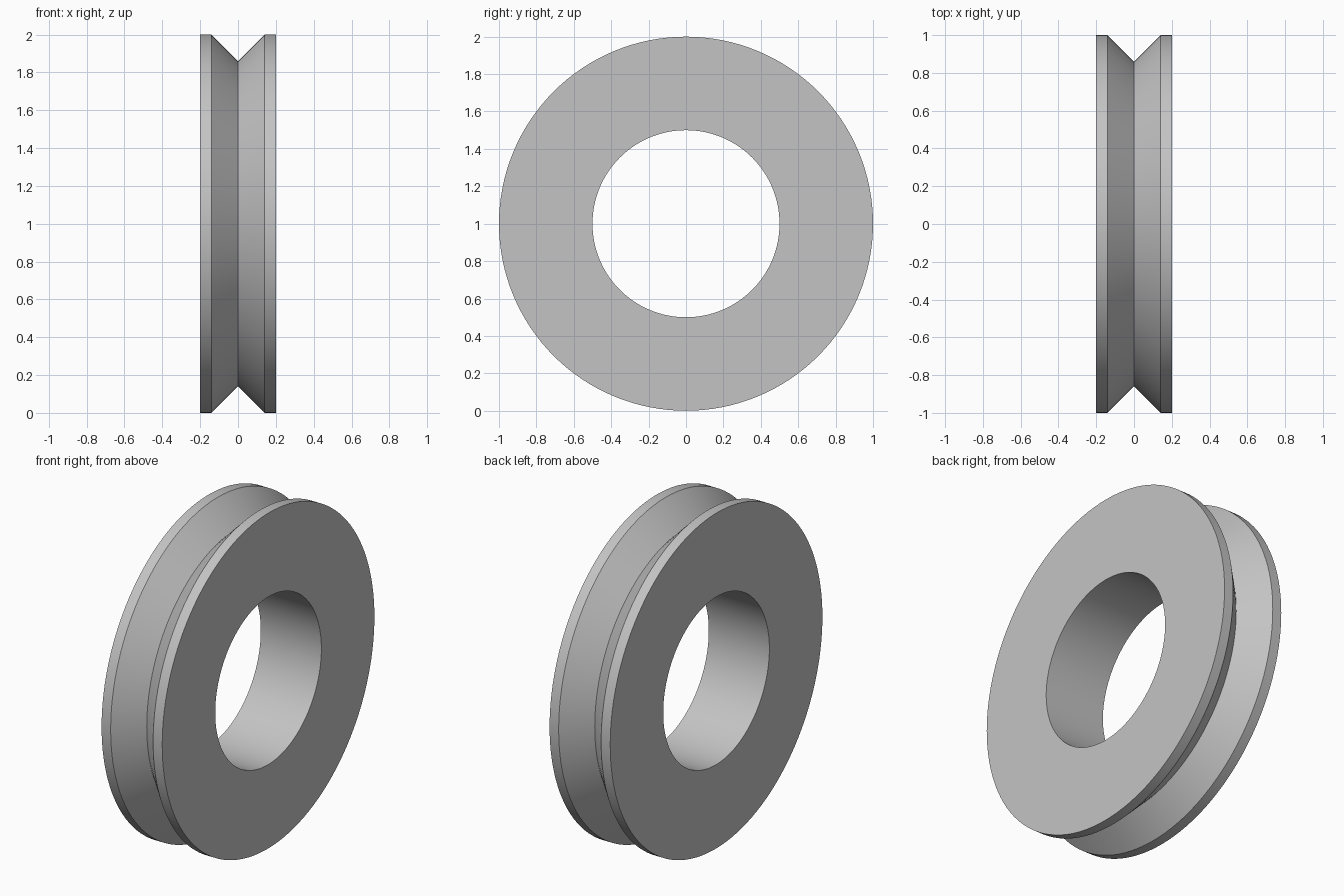
import bpy
import bmesh
from math import cos, sin, tau

if "Cube" in bpy.data.objects:
    bpy.data.objects.remove(bpy.data.objects["Cube"], do_unlink=True)

SEGMENTS = 128
HALF_WIDTH, RIM, BORE = 0.2, 1.0, 0.5
GROOVE_HALF, GROOVE_RADIUS = 0.14, 0.86

# Plain grey material
grey = bpy.data.materials.new("plain_grey")
grey.use_nodes = True
colour = (0.55, 0.55, 0.55, 1)
grey.diffuse_color = colour
grey.node_tree.nodes["Principled BSDF"].inputs["Base Color"].default_value = colour

# Closed cross-section (x, radius): bore, flat sides, narrow rims, V groove
profile = [
    (-HALF_WIDTH, BORE),
    (-HALF_WIDTH, RIM),
    (-GROOVE_HALF, RIM),
    (0, GROOVE_RADIUS),
    (GROOVE_HALF, RIM),
    (HALF_WIDTH, RIM),
    (HALF_WIDTH, BORE),
]

# Revolve the cross-section about the x axis
bm = bmesh.new()
rings = []
for i in range(SEGMENTS):
    a = tau * i / SEGMENTS
    rings.append([bm.verts.new((x, r * sin(a), r * cos(a))) for x, r in profile])
for i, ring in enumerate(rings):
    following = rings[(i + 1) % SEGMENTS]
    for j in range(len(profile)):
        k = (j + 1) % len(profile)
        bm.faces.new((ring[j], ring[k], following[k], following[j]))
bmesh.ops.recalc_face_normals(bm, faces=bm.faces)

mesh = bpy.data.meshes.new("grooved_wheel")
bm.to_mesh(mesh)
bm.free()
mesh.materials.append(grey)
wheel = bpy.data.objects.new("grooved_wheel", mesh)
wheel.location.z = RIM
bpy.context.collection.objects.link(wheel)

# Smooth round surfaces with crisp profile corners
bpy.ops.object.select_all(action="DESELECT")
wheel.select_set(True)
bpy.context.view_layer.objects.active = wheel
bpy.ops.object.shade_smooth_by_angle(angle=0.5)
